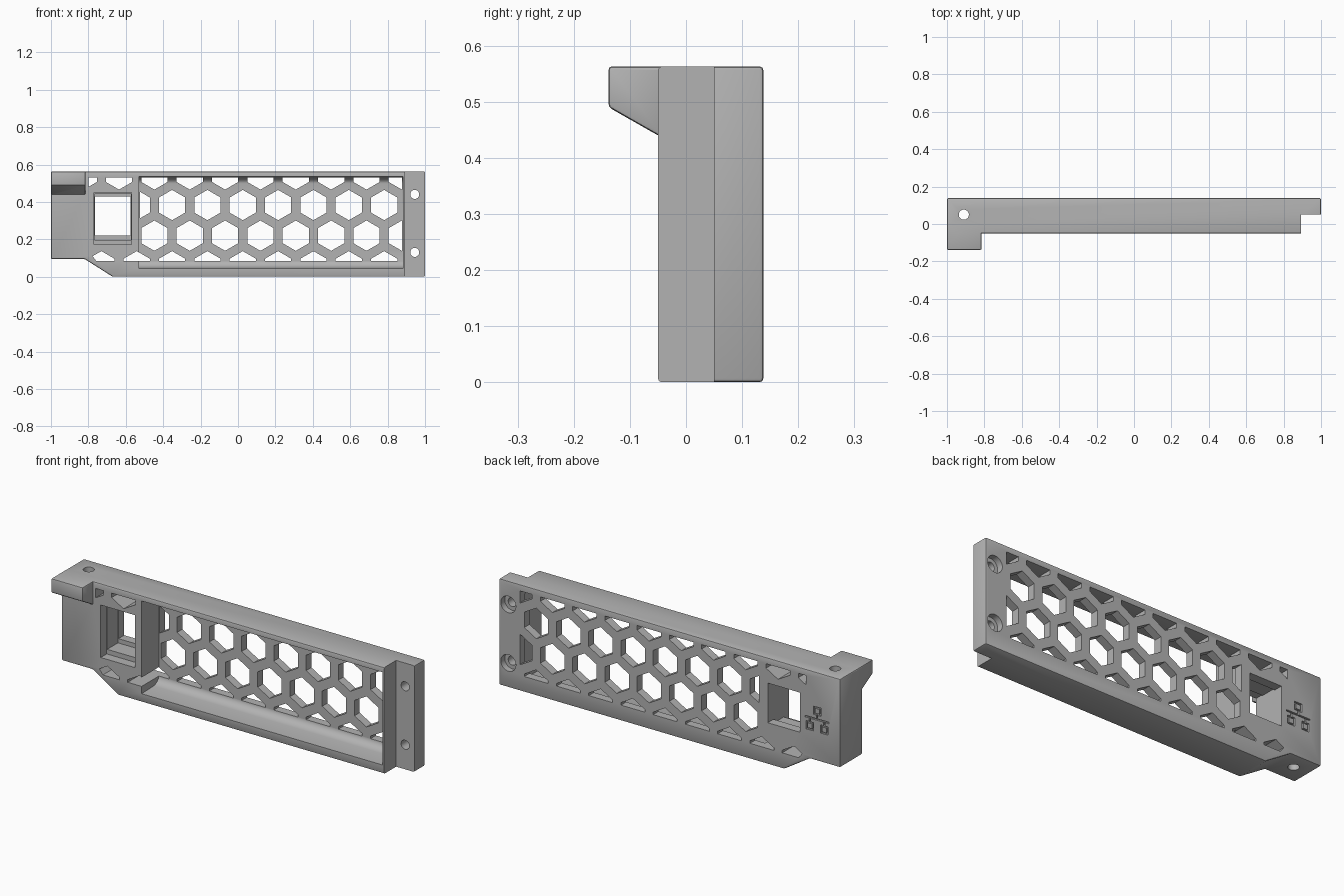
import bpy, bmesh, math
from mathutils import Vector, geometry

cube = bpy.data.objects.get("Cube")
if cube:
    bpy.data.objects.remove(cube)

gray = bpy.data.materials.new("matte_gray")
gray.use_nodes = True
gray.diffuse_color = (0.45, 0.45, 0.45, 1)
gray.node_tree.nodes["Principled BSDF"].inputs["Base Color"].default_value = (0.45, 0.45, 0.45, 1)

TOP, FRONT, BACK = 0.563, -0.05, 0.138


def prism(bm, points, direction):
    """Closed solid swept from an outline, always wound outward."""
    points, direction = [Vector(p) for p in points], Vector(direction)
    if geometry.normal(points).dot(direction) < 0:
        points.reverse()
    base = [bm.verts.new(p) for p in points]
    cap = [bm.verts.new(p + direction) for p in points]
    bm.faces.new(base[::-1])
    bm.faces.new(cap)
    for i in range(len(base)):
        bm.faces.new((base[i - 1], base[i], cap[i], cap[i - 1]))


def along_y(bm, outline, y0, y1):
    prism(bm, [(x, y0, z) for x, z in outline], (0, y1 - y0, 0))


def along_x(bm, profile, x0, x1):
    prism(bm, [(x0, y, z) for y, z in profile], (x1 - x0, 0, 0))


def box(bm, x0, x1, y0, y1, z0, z1):
    along_y(bm, [(x0, z0), (x1, z0), (x1, z1), (x0, z1)], y0, y1)


def circle(x, z, r, n=32):
    return [(x + r * math.cos(2 * math.pi * i / n), z + r * math.sin(2 * math.pi * i / n))
            for i in range(n)]


def apply(ob, mod):
    with bpy.context.temp_override(object=ob, active_object=ob, selected_objects=[ob]):
        bpy.ops.object.modifier_apply(modifier=mod.name)


def make(name, bm, bevel=0):
    bm.normal_update()
    mesh = bpy.data.meshes.new(name)
    bm.to_mesh(mesh)
    bm.free()
    mesh.materials.append(gray)
    ob = bpy.data.objects.new(name, mesh)
    bpy.context.collection.objects.link(ob)
    if bevel:
        mod = ob.modifiers.new("edge_bevel", "BEVEL")
        mod.width, mod.segments = bevel, 2
        apply(ob, mod)
    return ob


def combine(target, tool, operation="DIFFERENCE"):
    tool.hide_render = True
    mod = target.modifiers.new("boolean", "BOOLEAN")
    mod.operation, mod.solver, mod.object = operation, "EXACT", tool
    apply(target, mod)
    bpy.data.objects.remove(tool)


# Main panel with the angled lower corner
bm = bmesh.new()
along_y(bm, [(-1, 0.095), (-0.82, 0.095), (-0.67, 0), (1, 0), (1, TOP), (-1, TOP)], FRONT, BACK)
panel = make("ventilated_panel", bm, 0.007)

# Overhanging hook at the upper end
bm = bmesh.new()
along_x(bm, [(-0.138, TOP), (-0.138, 0.49), (FRONT, 0.44), (0, 0.42), (0, TOP)], -1, -0.815)
combine(panel, make("hook", bm, 0.006), "UNION")

# Step that leaves the thin mounting tab
bm = bmesh.new()
box(bm, 0.892, 1.1, -0.2, 0.05, -0.1, 0.7)
combine(panel, make("tab_step", bm))

# Large front recess with filleted rear edges
lower = [(-0.1, 0.043), (0.05, 0.047), (0.066, 0.051), (0.08, 0.059), (0.09, 0.07), (0.094, 0.082)]
upper = [(y, 0.58 - z) for y, z in reversed(lower)]
bm = bmesh.new()
along_x(bm, lower + upper, -0.53, 0.882)
combine(panel, make("recess", bm))


# Honeycomb openings, each trimmed to the solid border
def trim(poly, point, normal):
    p, n = Vector(point), Vector(normal)
    result = []
    for a, b in zip(poly, poly[1:] + poly[:1]):
        da, db = (a - p).dot(n), (b - p).dot(n)
        if da >= 0:
            result.append(a)
        if da * db < 0:
            result.append(a.lerp(b, da / (da - db)))
    return result


PITCH, RADIUS = 0.189, 0.081
bm = bmesh.new()
for row in range(4):
    z = 0.547 - row * PITCH * math.sqrt(3) / 2
    left = -0.525 if row in (1, 2) else -0.8
    limits = [((left, 0), (1, 0)), ((0.877, 0), (-1, 0)), ((0, 0.083), (0, 1)),
              ((0, 0.53), (0, -1)), ((-0.77, 0.1), (0.8, 0.6))]
    for col in range(-3, 9):
        x = -0.447 + PITCH * (col + 0.5 * (row % 2))
        cell = [Vector((x + RADIUS * math.sin(k * math.pi / 3), z + RADIUS * math.cos(k * math.pi / 3)))
                for k in range(6)]
        for point, normal in limits:
            cell = trim(cell, point, normal)
        if len(cell) > 2 and max(c.x for c in cell) - min(c.x for c in cell) > 0.015:
            along_y(bm, cell, -0.2, 0.2)
combine(panel, make("honeycomb", bm))

# Stepped socket opening
for bounds in [(-0.77, -0.57, -0.2, 0.0, 0.172, 0.45),
               (-0.767, -0.573, -0.03, 0.09, 0.197, 0.442),
               (-0.764, -0.576, -0.1, 0.2, 0.22, 0.43)]:
    bm = bmesh.new()
    box(bm, *bounds)
    combine(panel, make("socket", bm))

# Counterbored screw holes in the tab
for radius, start in [(0.024, -0.2), (0.044, 0.105)]:
    bm = bmesh.new()
    for z in (0.13, 0.44):
        along_y(bm, circle(0.945, z, radius), start, 0.2)
    combine(panel, make("screw_holes", bm))

# Vertical pin hole through the hook end
bm = bmesh.new()
prism(bm, [(x, y, -0.1) for x, y in circle(-0.91, 0.05, 0.027)], (0, 0, 1))
combine(panel, make("pin_hole", bm))

# Shallow engraved port pictogram on the rear: three frames joined by lines
MID = -0.865
frames = [(MID, 0.358), (MID - 0.042, 0.27), (MID + 0.042, 0.27)]
grooves, cores = bmesh.new(), bmesh.new()
for x, z in frames:
    box(grooves, x - 0.022, x + 0.022, 0.128, 0.16, z - 0.022, z + 0.022)
    box(cores, x - 0.013, x + 0.013, 0.12, BACK, z - 0.013, z + 0.013)
combine(panel, make("frame_grooves", grooves))
combine(panel, make("frame_cores", cores), "UNION")
stubs, bar = bmesh.new(), bmesh.new()
for x, z in frames:
    box(stubs, x - 0.004, x + 0.004, 0.128, 0.16, min(z + 0.018, 0.314), max(z - 0.018, 0.314))
box(bar, MID - 0.07, MID + 0.07, 0.128, 0.16, 0.31, 0.318)
combine(panel, make("link_stubs", stubs))
combine(panel, make("link_bar", bar))

# Smooth fillets and holes while keeping hard edges crisp
bpy.ops.object.select_all(action="DESELECT")
panel.select_set(True)
bpy.context.view_layer.objects.active = panel
bpy.ops.object.shade_smooth_by_angle(angle=math.radians(30))
